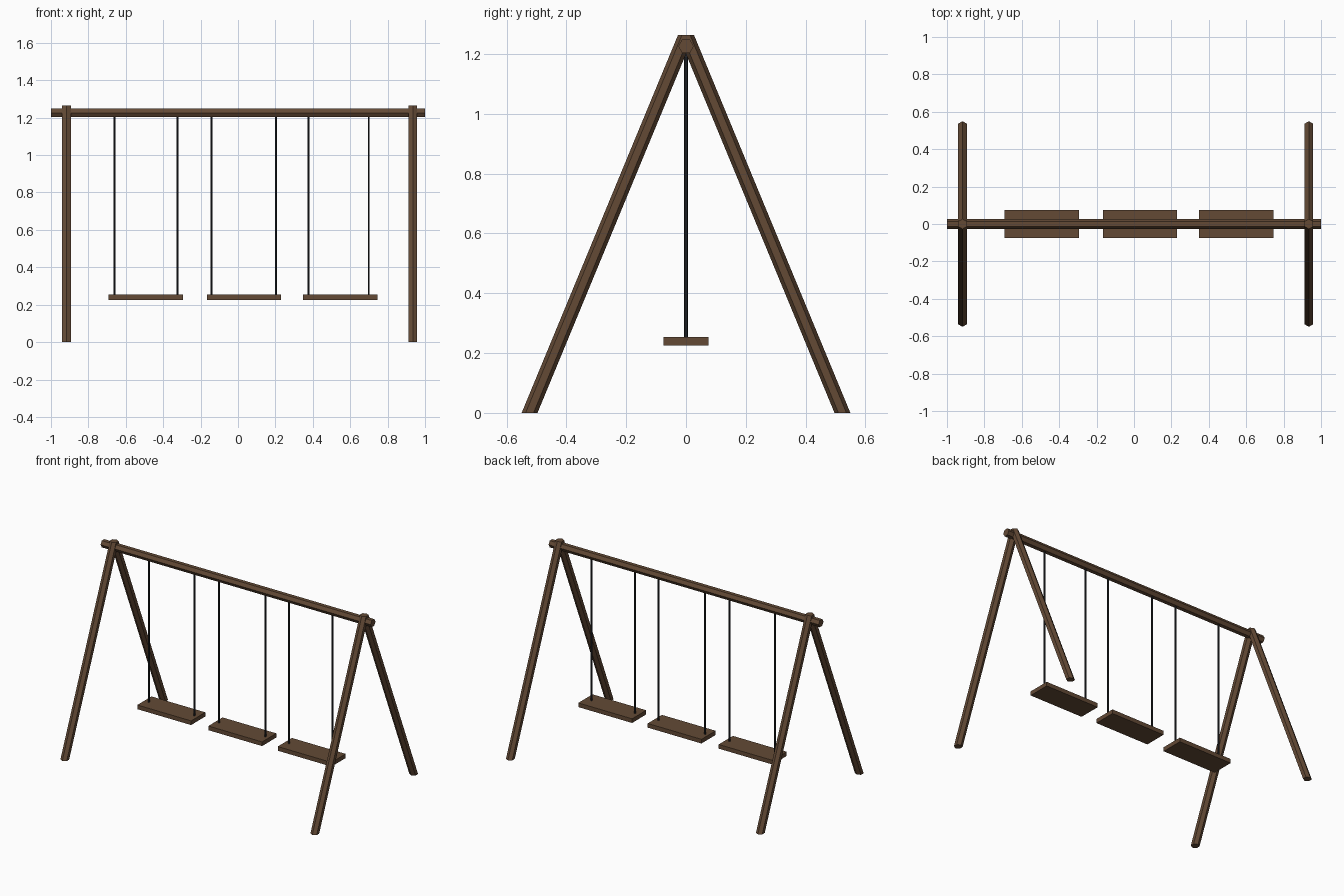
import bpy, bmesh, math
from mathutils import Vector

if "Cube" in bpy.data.objects:
    bpy.data.objects.remove(bpy.data.objects["Cube"])


def material(name, color):
    m = bpy.data.materials.new(name)
    m.diffuse_color = color
    m.use_nodes = True
    m.node_tree.nodes["Principled BSDF"].inputs["Base Color"].default_value = m.diffuse_color
    return m


WOOD = material("wood", (0.125, 0.068, 0.036, 1))
ROPE = material("dark_rope", (0.016, 0.018, 0.021, 1))


def finish(name, bm, mat):
    bmesh.ops.recalc_face_normals(bm, faces=bm.faces)
    mesh = bpy.data.meshes.new(name)
    bm.to_mesh(mesh)
    bm.free()
    mesh.materials.append(mat)
    obj = bpy.data.objects.new(name, mesh)
    bpy.context.collection.objects.link(obj)
    return obj


def hex_bar(name, start, end, radius, u, v, mat):
    """Six-sided bar whose end caps lie in the u-v plane (sheared if slanted)."""
    bm = bmesh.new()
    rings = []
    for centre in (Vector(start), Vector(end)):
        rings.append([bm.verts.new(centre + radius * (
            math.cos(i * math.pi / 3) * Vector(u) + math.sin(i * math.pi / 3) * Vector(v)))
            for i in range(6)])
    a, b = rings
    bm.faces.new(a)
    bm.faces.new(b[::-1])
    for i in range(6):
        j = (i + 1) % 6
        bm.faces.new((a[i], b[i], b[j], a[j]))
    return finish(name, bm, mat)


def box(name, lo, hi, mat):
    bm = bmesh.new()
    bmesh.ops.create_cube(bm, size=1)
    lo, hi = Vector(lo), Vector(hi)
    bmesh.ops.scale(bm, vec=hi - lo, verts=bm.verts)
    bmesh.ops.translate(bm, vec=(lo + hi) / 2, verts=bm.verts)
    return finish(name, bm, mat)


X, Y, Z = (1, 0, 0), (0, 1, 0), (0, 0, 1)

# Top beam
hex_bar("top_beam", (-1, 0, 1.226), (1, 0, 1.226), 0.026, Y, Z, WOOD)

# A-frame legs, cut level at the ground and at the top
for side, x in (("left", -0.917), ("right", 0.935)):
    for face, y in (("front", -0.523), ("back", 0.523)):
        hex_bar(f"{side}_{face}_leg", (x, y, 0), (x, 0, 1.264), 0.0265, Y, X, WOOD)

# Swings: seat extent in x, then the two rope positions
swings = [("left", -0.693, -0.295, -0.661, -0.323),
          ("middle", -0.167, 0.231, -0.142, 0.202),
          ("right", 0.347, 0.745, 0.378, 0.699)]
for name, x0, x1, r0, r1 in swings:
    box(f"{name}_seat", (x0, -0.075, 0.226), (x1, 0.075, 0.254), WOOD)
    for end, x in (("left", r0), ("right", r1)):
        hex_bar(f"{name}_seat_{end}_rope", (x, 0, 0.24), (x, 0, 1.22), 0.006, Y, X, ROPE)
